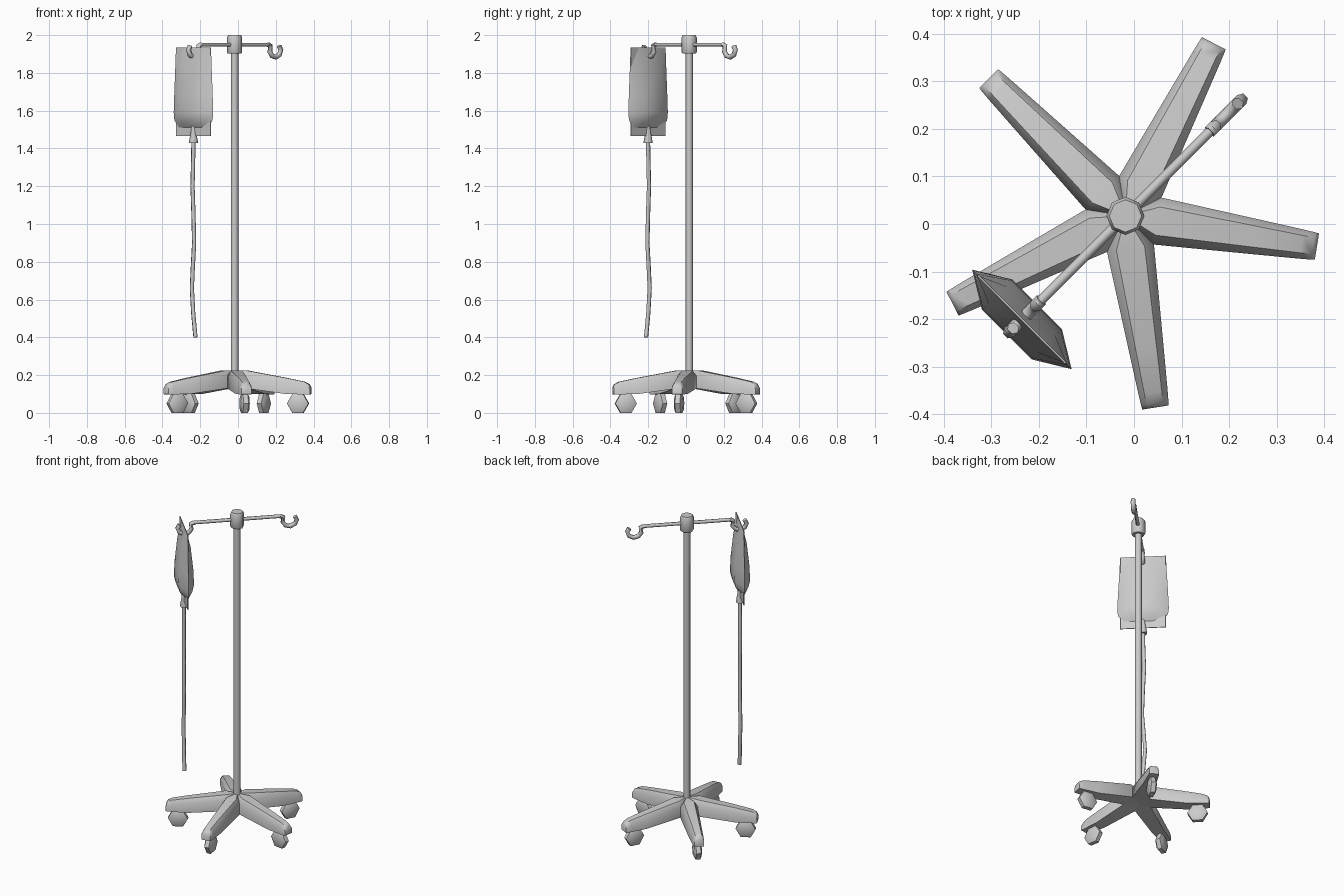
import bpy, bmesh, math
from mathutils import Matrix, Vector

cube = bpy.data.objects.get("Cube")
if cube:
    bpy.data.objects.remove(cube, do_unlink=True)

grey = bpy.data.materials.new("light grey")
grey.use_nodes = True
grey.diffuse_color = (0.6, 0.6, 0.6, 1)
grey.node_tree.nodes["Principled BSDF"].inputs["Base Color"].default_value = (0.6, 0.6, 0.6, 1)

CENTRE = Vector((-0.018, 0.017, 0))
BAR_ANGLE = math.radians(45)
LEG_ANGLES = [math.radians(-9.1 + 72 * i) for i in range(5)]


def frame(angle):
    """Local x points outward from the pole at the given angle."""
    return Matrix.Translation(CENTRE) @ Matrix.Rotation(angle, 4, "Z")


def finish(obj, angle, smooth):
    obj.matrix_world = frame(angle)
    bpy.ops.object.select_all(action="DESELECT")
    obj.select_set(True)
    bpy.context.view_layer.objects.active = obj
    if obj.type == "CURVE":
        bpy.ops.object.convert(target="MESH")
        obj = bpy.context.object
    obj.data.materials.clear()
    obj.data.materials.append(grey)
    if smooth:
        bpy.ops.object.shade_smooth_by_angle(angle=math.radians(smooth))
    return obj


def loft(name, rings, angle=0, smooth=40):
    """Skin a row of equal-length closed rings and cap both ends."""
    bm = bmesh.new()
    loops = [[bm.verts.new(p) for p in ring] for ring in rings]
    n = len(loops[0])
    for a, b in zip(loops, loops[1:]):
        for i in range(n):
            j = (i + 1) % n
            bm.faces.new((a[i], a[j], b[j], b[i]))
    bm.faces.new(loops[0])
    bm.faces.new(loops[-1])
    bmesh.ops.remove_doubles(bm, verts=bm.verts, dist=1e-5)
    bmesh.ops.recalc_face_normals(bm, faces=bm.faces)
    mesh = bpy.data.meshes.new(name)
    bm.to_mesh(mesh)
    bm.free()
    obj = bpy.data.objects.new(name, mesh)
    bpy.context.collection.objects.link(obj)
    return finish(obj, angle, smooth)


def circle(radius, z, sides, x=0):
    steps = [2 * math.pi * i / sides for i in range(sides)]
    return [(x + radius * math.cos(t), radius * math.sin(t), z) for t in steps]


def turned(name, profile, sides, angle=0, x=0):
    return loft(name, [circle(r, z, sides, x) for r, z in profile], angle, 50)


def tube(name, points, radius, angle):
    """Six-sided tube along a path."""
    curve = bpy.data.curves.new(name, "CURVE")
    curve.dimensions = "3D"
    curve.bevel_depth = radius
    curve.bevel_resolution = 1
    curve.use_fill_caps = True
    spline = curve.splines.new("POLY")
    spline.points.add(len(points) - 1)
    for point, p in zip(spline.points, points):
        point.co = (*p, 1)
    obj = bpy.data.objects.new(name, curve)
    bpy.context.collection.objects.link(obj)
    return finish(obj, angle, 65)


# Pole and top collar
turned("pole", [(0.02, 0.15), (0.02, 1.92)], 8)
turned("top_collar", [(0.036, 1.903), (0.04, 1.91), (0.04, 1.988), (0.034, 2.0)], 8)

# Crossbar with an open hook at each end
tube("crossbar", [(-0.262, 0, 1.95), (0.262, 0, 1.95)], 0.0105, BAR_ANGLE)
HOOK = [(0.25, 1.95), (0.268, 1.943), (0.264, 1.912), (0.281, 1.89),
        (0.308, 1.883), (0.335, 1.896), (0.346, 1.922), (0.334, 1.943)]
for side, turn in (("left", 0), ("right", math.pi)):
    tube(side + "_hook", [(s, 0, z) for s, z in HOOK], 0.0135, BAR_ANGLE + turn)


# Five-legged base: each leg is a tapering section swept outward
def leg_ring(r, w, bottom, shoulder, top):
    half = [(w, bottom), (w, shoulder), (w * 0.6, top)]
    section = half + [(-y, z) for y, z in reversed(half)]
    return [(r, y, z) for y, z in section]


LEG = [(0, 0.0005, 0.135, 0.225, 0.226), (0.069, 0.05, 0.13, 0.195, 0.224),
       (0.28, 0.037, 0.1, 0.157, 0.185), (0.375, 0.031, 0.098, 0.142, 0.165),
       (0.4, 0.029, 0.098, 0.135, 0.152), (0.408, 0.028, 0.099, 0.128, 0.138)]

# Casters: six-sided wheels with chamfered rims
WHEEL_X, WHEEL_R = 0.34, 0.0577
RIM = [(-0.022, 0.7), (-0.013, 1), (0.013, 1), (0.022, 0.7)]


def wheel_ring(y, scale):
    steps = [math.pi * i / 3 for i in range(6)]
    r = WHEEL_R * scale
    return [(WHEEL_X + r * math.cos(t), y, 0.05 + r * math.sin(t)) for t in steps]


for i, angle in enumerate(LEG_ANGLES):
    loft(f"base_leg_{i + 1}", [leg_ring(*s) for s in LEG], angle, 50)
    loft(f"caster_wheel_{i + 1}", [wheel_ring(*s) for s in RIM], angle, 50)

# Fluid bag: flat welded sheet with a swollen six-sided body
BAG_X = -0.308


def bag_ring(z, width, face, depth):
    outline = [(0, width), (depth, face), (depth, -face),
               (0, -width), (-depth, -face), (-depth, face)]
    return [(BAG_X + x, y, z) for x, y in outline]


BODY = [(1.934, 0.131, 0.07, 0.002), (1.83, 0.136, 0.072, 0.026),
        (1.68, 0.144, 0.074, 0.042), (1.59, 0.148, 0.074, 0.045),
        (1.55, 0.143, 0.072, 0.036), (1.51, 0.11, 0.06, 0.002)]
loft("bag_body", [bag_ring(*s) for s in BODY], BAR_ANGLE, 40)
loft("bag_sheet", [bag_ring(z, 0.131, 0.13, 0.002) for z in (1.465, 1.935)], BAR_ANGLE, 30)

# Outlet cone and hanging drip tube
turned("bag_outlet", [(0.008, 1.54), (0.012, 1.5), (0.023, 1.44), (0.023, 1.428)],
       8, BAR_ANGLE, BAG_X)
DRIP = [(0, 1.44), (0.002, 1.36), (0.007, 1.2), (0, 1.05), (-0.005, 0.9),
        (0.005, 0.77), (0.012, 0.66), (0.002, 0.53), (-0.015, 0.4)]
tube("drip_tube", [(BAG_X, y, z) for y, z in DRIP], 0.0115, BAR_ANGLE)
